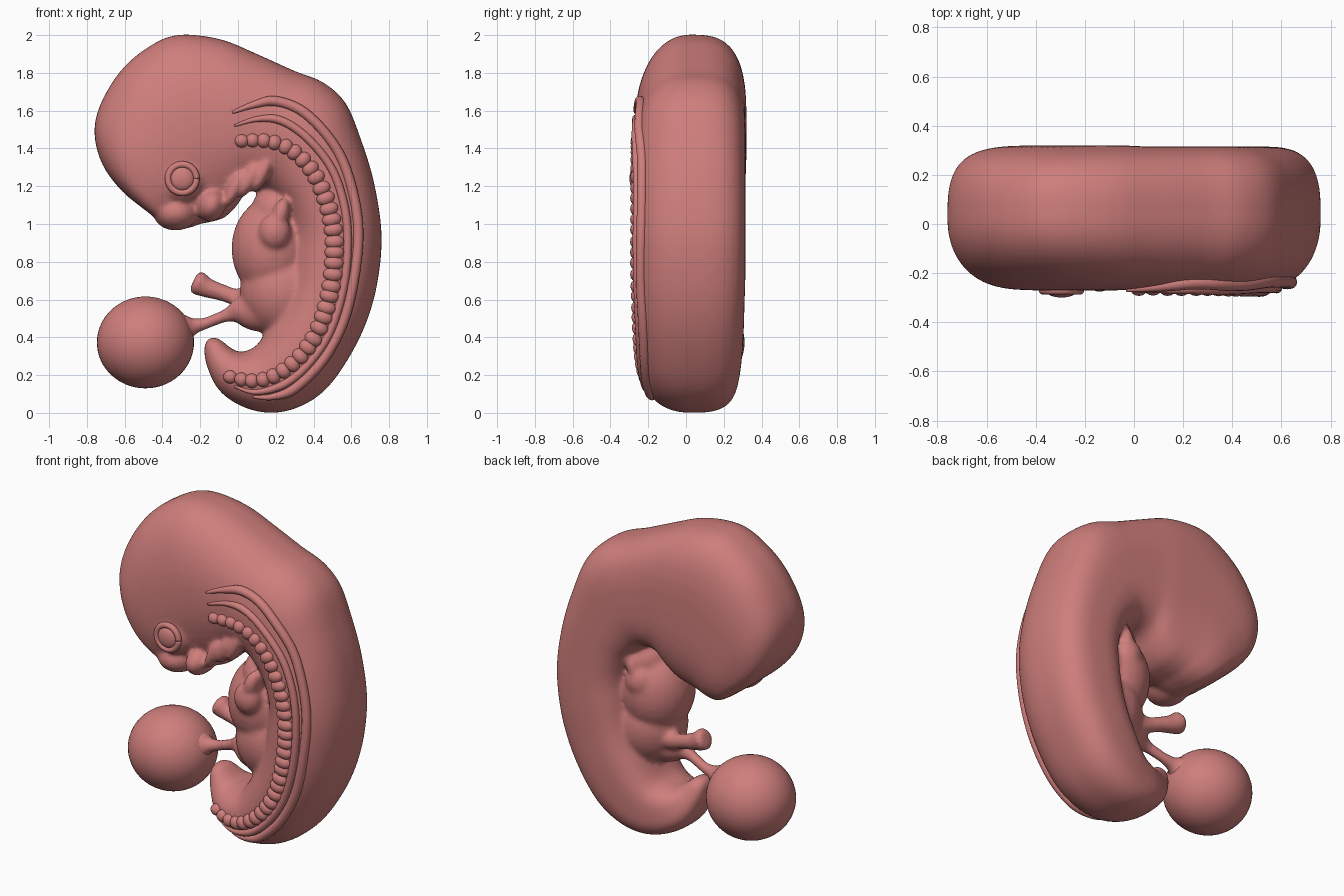
import bpy, bmesh, math
from mathutils import Vector, Matrix
from mathutils.bvhtree import BVHTree

if "Cube" in bpy.data.objects:
    bpy.data.objects.remove(bpy.data.objects["Cube"])

skin = bpy.data.materials.new("salmon_pink")
skin.diffuse_color = (0.62, 0.21, 0.20, 1)
skin.use_nodes = True
skin.node_tree.nodes["Principled BSDF"].inputs["Base Color"].default_value = skin.diffuse_color


def catmull(pts, steps):
    """Smooth interpolation through tuples of any length."""
    out = []
    for i in range(len(pts) - 1):
        quad = [pts[max(i - 1, 0)], pts[i], pts[i + 1], pts[min(i + 2, len(pts) - 1)]]
        for s in range(steps):
            t = s / steps
            out.append(tuple(0.5 * (2 * b + (c - a) * t + (2 * a - 5 * b + 4 * c - d) * t * t
                                    + (3 * b - a - 3 * c + d) * t ** 3) for a, b, c, d in zip(*quad)))
    return out + [tuple(pts[-1])]


def loft(bm, rings):
    """Skin a list of closed rings and cap the ends."""
    rows = [[bm.verts.new(p) for p in r] for r in rings]
    n = len(rows[0])
    faces = [bm.faces.new((a[j], a[(j + 1) % n], b[(j + 1) % n], b[j]))
             for a, b in zip(rows, rows[1:]) for j in range(n)]
    faces += [bm.faces.new(rows[0][::-1]), bm.faces.new(rows[-1])]
    bmesh.ops.recalc_face_normals(bm, faces=faces)


def tube(bm, pts, sides=16):
    """Round tube through (x, y, z, radius) points lying close to the xz plane."""
    rings, side = [], Vector((0, 1, 0))
    for i, (x, y, z, r) in enumerate(pts):
        t = Vector(pts[min(i + 1, len(pts) - 1)][:3]) - Vector(pts[max(i - 1, 0)][:3])
        n = t.cross(side).normalized()
        rings.append([Vector((x, y, z)) + r * (math.cos(a) * n + math.sin(a) * side)
                      for a in (2 * math.pi * k / sides for k in range(sides))])
    loft(bm, rings)


def blob(bm, centre, radii, turn=0, u=24, v=16):
    """Ellipsoid turned about the y axis."""
    m = Matrix.Translation(centre) @ Matrix.Rotation(math.radians(turn), 4, 'Y') @ Matrix.Diagonal((*radii, 1))
    bmesh.ops.create_uvsphere(bm, u_segments=u, v_segments=v, radius=1, matrix=m)


def make(name, bm):
    me = bpy.data.meshes.new(name)
    bm.to_mesh(me)
    bm.free()
    me.materials.append(skin)
    me.shade_smooth()
    ob = bpy.data.objects.new(name, me)
    bpy.context.collection.objects.link(ob)
    return ob


# Body: sections from tail tip to snout as (outer x, outer z, inner x, inner z, half depth)
SECTIONS = [
    (-0.155, 0.395, -0.12, 0.40, 0.03), (-0.178, 0.35, -0.09, 0.385, 0.08),
    (-0.165, 0.25, -0.04, 0.345, 0.12), (-0.10, 0.12, 0.0, 0.325, 0.17),
    (0.02, 0.035, 0.05, 0.33, 0.21), (0.17, 0.0, 0.10, 0.36, 0.235),
    (0.32, 0.03, 0.14, 0.42, 0.255), (0.46, 0.12, 0.18, 0.50, 0.27),
    (0.58, 0.28, 0.22, 0.58, 0.28), (0.68, 0.48, 0.25, 0.68, 0.285),
    (0.74, 0.70, 0.27, 0.80, 0.29), (0.76, 0.95, 0.28, 0.95, 0.29),
    (0.72, 1.22, 0.24, 1.08, 0.29), (0.65, 1.45, 0.18, 1.15, 0.29),
    (0.57, 1.64, 0.13, 1.18, 0.29), (0.45, 1.75, 0.10, 1.18, 0.29),
    (0.30, 1.81, 0.07, 1.175, 0.29), (0.10, 1.90, 0.03, 1.15, 0.29),
    (-0.10, 1.98, -0.02, 1.08, 0.295), (-0.33, 2.0, -0.08, 1.03, 0.295),
    (-0.50, 1.92, -0.15, 1.01, 0.295), (-0.63, 1.80, -0.20, 1.0, 0.295),
    (-0.73, 1.63, -0.24, 0.985, 0.29), (-0.76, 1.48, -0.28, 0.975, 0.275),
    (-0.72, 1.32, -0.31, 0.97, 0.25), (-0.62, 1.18, -0.34, 0.972, 0.20),
    (-0.50, 1.08, -0.39, 0.995, 0.10)]
bm = bmesh.new()
rings = []
for ox, oz, ix, iz, h in catmull(SECTIONS, 4):
    ring = []
    for k in range(48):
        c, s = math.cos(2 * math.pi * k / 48), math.sin(2 * math.pi * k / 48)
        e = 2 / 3 if s > 0 else 2 / 2.15          # flatter far side, rounder front side
        u = math.copysign(abs(c) ** e, c) / 2
        y = 0.025 + h * math.copysign(abs(s) ** e, s)
        ring.append(((ox + ix) / 2 + (ox - ix) * u, y, (oz + iz) / 2 + (oz - iz) * u))
    rings.append(ring)
loft(bm, rings)

# Belly, heart swelling and limb buds, blended into the body
blob(bm, (0.18, 0.02, 0.87), (0.215, 0.22, 0.27))
blob(bm, (0.24, 0.02, 0.65), (0.23, 0.21, 0.25))
blob(bm, (0.20, 0.02, 1.07), (0.13, 0.18, 0.14), 20)
for y in (-0.18, 0.18):
    blob(bm, (0.195, y, 0.96), (0.085, 0.07, 0.095))
    blob(bm, (0.225, y, 1.05), (0.045, 0.06, 0.09), 15)
# Jaw and throat arches
blob(bm, (-0.33, -0.10, 1.06), (0.12, 0.14, 0.095))
blob(bm, (-0.14, -0.15, 1.10), (0.075, 0.13, 0.09), 20)
for x, z in ((-0.02, 1.19), (0.06, 1.24), (0.13, 1.27)):
    blob(bm, (x, -0.20, z), (0.035, 0.06, 0.11), 25)
blob(bm, (-0.30, -0.21, 1.24), (0.12, 0.07, 0.12))
# Connecting stalk with a flared end, and the yolk stalk's root
tube(bm, catmull([(-0.235, 0.13, 0.70, 0.045), (-0.215, 0.13, 0.69, 0.066), (-0.17, 0.13, 0.665, 0.055),
                  (-0.08, 0.12, 0.635, 0.045), (0.0, 0.10, 0.61, 0.05), (0.10, 0.06, 0.61, 0.09),
                  (0.2, 0.04, 0.62, 0.12)], 5))
tube(bm, catmull([(-0.12, 0.05, 0.495, 0.028), (-0.05, 0.04, 0.52, 0.04), (0.0, 0.03, 0.535, 0.07),
                  (0.08, 0.02, 0.54, 0.11), (0.2, 0.02, 0.56, 0.15)], 5))
body = make("body", bm)
mod = body.modifiers.new("blend", 'REMESH')
mod.mode, mod.voxel_size = 'VOXEL', 0.013
mod = body.modifiers.new("soften", 'SMOOTH')
mod.factor, mod.iterations = 0.5, 10
deps = bpy.context.evaluated_depsgraph_get()
mesh = bpy.data.meshes.new_from_object(body.evaluated_get(deps))
body.modifiers.clear()
body.data = mesh
mesh.shade_smooth()
if not mesh.materials:
    mesh.materials.append(skin)

probe = bmesh.new()
probe.from_mesh(mesh)
tree = BVHTree.FromBMesh(probe)


def front_y(x, z):
    hit = tree.ray_cast(Vector((x, -1, z)), Vector((0, 1, 0)))[0]
    return hit.y if hit else 0.0


# Somites: row of beads, evenly spaced along the flank
path = catmull([(0.02, 1.44), (0.15, 1.44), (0.27, 1.40), (0.38, 1.30), (0.455, 1.16), (0.50, 1.0),
                (0.51, 0.85), (0.49, 0.65), (0.43, 0.45), (0.33, 0.30), (0.20, 0.20), (0.08, 0.17),
                (-0.04, 0.19)], 20)
dist = [0]
for a, b in zip(path, path[1:]):
    dist.append(dist[-1] + math.dist(a, b))
COUNT = 33
bm = bmesh.new()
for i in range(COUNT):
    d = dist[-1] * i / (COUNT - 1)
    k = min(range(len(dist)), key=lambda j: abs(dist[j] - d))
    (x, z), a, b = path[k], path[max(k - 1, 0)], path[min(k + 1, len(path) - 1)]
    turn = -math.degrees(math.atan2(b[1] - a[1], b[0] - a[0]))
    size = 0.035 + 0.017 * math.sin(math.pi * i / (COUNT - 1))
    blob(bm, (x, front_y(x, z) + 0.002, z), (0.038, 0.034, size), turn, 16, 10)
make("somites", bm)
probe_folds = {
    "inner_back_fold": (0.022, [(-0.02, 1.52), (0.10, 1.555), (0.22, 1.55), (0.35, 1.47), (0.48, 1.32),
                                (0.55, 1.15), (0.58, 0.95), (0.565, 0.70), (0.50, 0.46), (0.40, 0.29),
                                (0.26, 0.16), (0.10, 0.11), (-0.02, 0.14)]),
    "outer_back_fold": (0.027, [(-0.03, 1.59), (0.08, 1.63), (0.20, 1.65), (0.35, 1.59), (0.50, 1.43),
                                (0.585, 1.25), (0.635, 1.0), (0.62, 0.75), (0.56, 0.49), (0.45, 0.28),
                                (0.30, 0.13), (0.18, 0.085), (0.08, 0.085)])}
# Long folds running beside the somites, tapered at both ends
for name, (radius, pts) in probe_folds.items():
    pts = catmull(pts, 6)
    n = len(pts) - 1
    line = [(x, front_y(x, z) - 0.003, z, radius * min(1, 0.25 + 5 * min(i, n - i) / n))
            for i, (x, z) in enumerate(pts)]
    bm = bmesh.new()
    tube(bm, line, 12)
    make(name, bm)

# Eye: raised rim and lens
ex, ez = -0.295, 1.24
ey = front_y(ex, ez)
bm = bmesh.new()
loop = [(ex + 0.075 * math.cos(a), ey + 0.008, ez + 0.075 * math.sin(a), 0.018)
        for a in (2 * math.pi * k / 40 for k in range(41))]
tube(bm, loop, 10)
make("eye_rim", bm)
bm = bmesh.new()
blob(bm, (ex, ey + 0.005, ez), (0.062, 0.026, 0.062), 0, 32, 20)
make("eye_lens", bm)

# Yolk sac and its thin stalk
bm = bmesh.new()
blob(bm, (-0.49, 0.06, 0.373), (0.257, 0.25, 0.243), 0, 48, 32)
make("yolk_sac", bm)
bm = bmesh.new()
tube(bm, catmull([(-0.33, 0.06, 0.43, 0.13), (-0.27, 0.06, 0.45, 0.075), (-0.23, 0.06, 0.46, 0.042),
                  (-0.17, 0.06, 0.475, 0.029), (-0.11, 0.05, 0.498, 0.029), (-0.04, 0.04, 0.525, 0.03)], 6))
make("yolk_stalk", bm)
probe.free()
